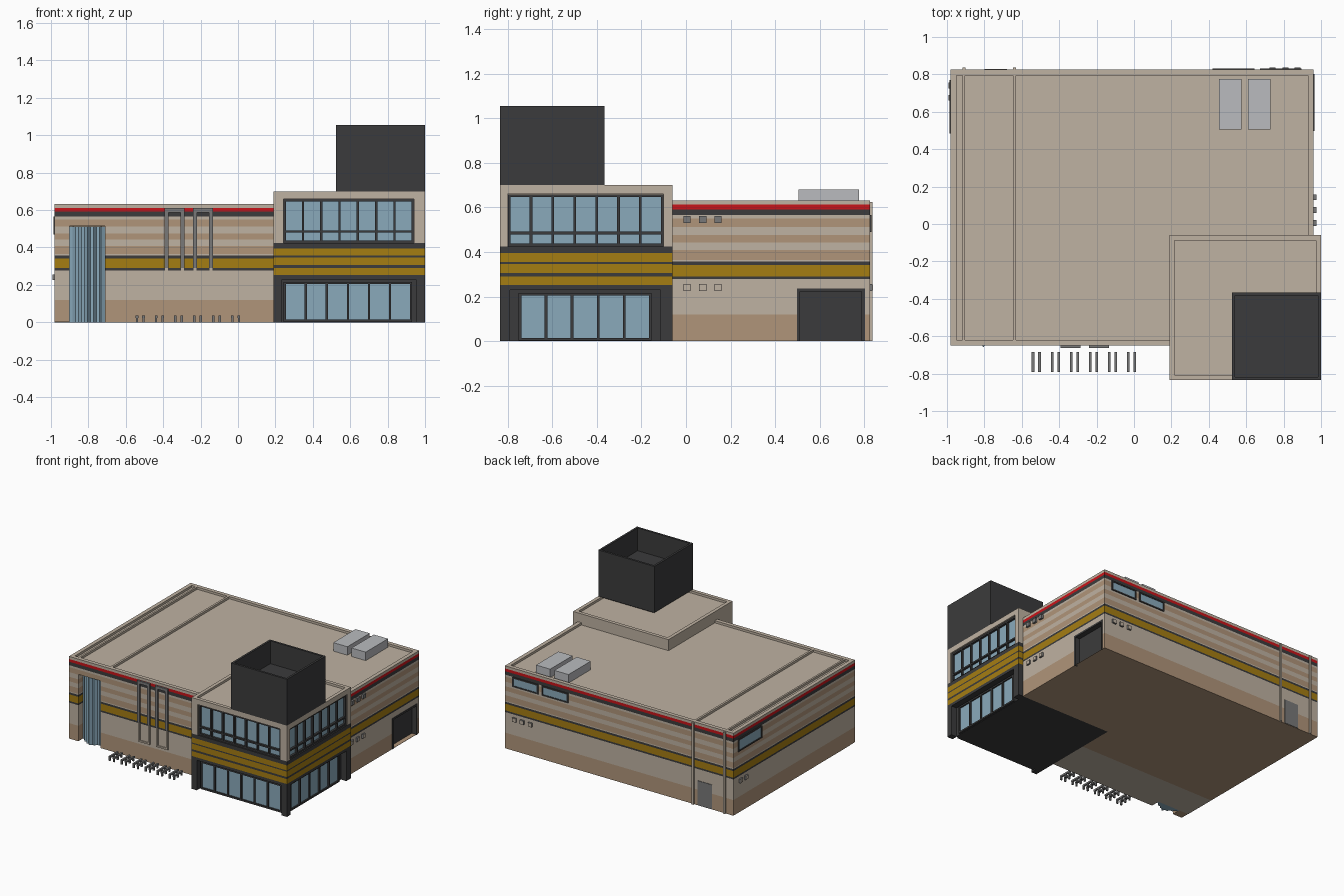
import bpy, bmesh

cube = bpy.data.objects.get("Cube")
if cube:
    bpy.data.objects.remove(cube, do_unlink=True)

# ---------- materials ----------
COLOURS = {
    "beige": (0.52, 0.445, 0.36), "tan": (0.434, 0.30, 0.195),
    "gold": (0.376, 0.205, 0.006), "red": (0.58, 0.007, 0.010),
    "charcoal": (0.044, 0.044, 0.045), "glass_blue": (0.254, 0.402, 0.50),
    "mid_grey": (0.19, 0.19, 0.19), "light_grey": (0.49, 0.50, 0.52),
}
MATS = {}
for key, rgb in COLOURS.items():
    m = bpy.data.materials.new(key)
    m.use_nodes = True
    m.diffuse_color = (*rgb, 1)
    bsdf = m.node_tree.nodes["Principled BSDF"]
    bsdf.inputs["Base Color"].default_value = (*rgb, 1)
    bsdf.inputs["Roughness"].default_value = 0.8
    MATS[key] = m


# ---------- helpers ----------
def finish(name, bm, mats):
    bmesh.ops.recalc_face_normals(bm, faces=bm.faces)
    me = bpy.data.meshes.new(name)
    bm.to_mesh(me)
    bm.free()
    for k in mats:
        me.materials.append(MATS[k])
    ob = bpy.data.objects.new(name, me)
    bpy.context.collection.objects.link(ob)
    return ob


def add_prism(bm, pts, z0, z1, index=0):
    lo = [bm.verts.new((x, y, z0)) for x, y in pts]
    hi = [bm.verts.new((x, y, z1)) for x, y in pts]
    faces = [bm.faces.new(lo[::-1]), bm.faces.new(hi)]
    n = len(pts)
    for i in range(n):
        j = (i + 1) % n
        faces.append(bm.faces.new((lo[i], lo[j], hi[j], hi[i])))
    for f in faces:
        f.material_index = index


def boxes(name, mat, items):
    """One object made of axis-aligned boxes (x0, x1, y0, y1, z0, z1)."""
    bm = bmesh.new()
    for x0, x1, y0, y1, z0, z1 in items:
        add_prism(bm, [(x0, y0), (x1, y0), (x1, y1), (x0, y1)], z0, z1)
    return finish(name, bm, [mat])


def on_side(side, u0, u1, d0, d1, z0, z1):
    """Box on a wall: u runs along the wall, d is the outward distance."""
    return {"front": (u0, u1, -d1, -d0, z0, z1), "back": (u0, u1, d0, d1, z0, z1),
            "right": (d0, d1, u0, u1, z0, z1), "left": (-d1, -d0, u0, u1, z0, z1)}[side]


def banded(name, bands, footprint):
    """Stack of coloured courses; the footprint may change with height."""
    keys = sorted({b[2] for b in bands})
    bm = bmesh.new()
    for z0, z1, key in bands:
        add_prism(bm, footprint((z0 + z1) / 2), z0, z1, keys.index(key))
    return finish(name, bm, keys)


def window(name, side, u0, u1, z0, z1, d, n, bars=(), w=0.006, proud=0.012):
    """Glass plate with a charcoal frame, n panes and horizontal bars."""
    boxes(name + "_glass", "glass_blue", [on_side(side, u0, u1, d, d + 0.004, z0, z1)])
    frame = [on_side(side, u0 - w, u1 + w, d, d + proud, z - w, z + w) for z in (z0, z1, *bars)]
    for i in range(n + 1):
        u = u0 + (u1 - u0) * i / n
        frame.append(on_side(side, u - w, u + w, d, d + proud, z0, z1))
    boxes(name + "_frame", "charcoal", frame)


# ---------- main hall ----------
def hall_plan(z):
    pts = [(-0.98, -0.65)]
    if z < 0.515:                                   # recess for the folded glass bay
        pts += [(-0.90, -0.65), (-0.90, -0.58), (-0.71, -0.58), (-0.71, -0.65)]
    pts += [(0.19, -0.65), (0.19, -0.06), (0.96, -0.06)]
    if z < 0.23:                                    # recess for the loading door
        pts += [(0.96, 0.505), (0.92, 0.505), (0.92, 0.795), (0.96, 0.795)]
    return pts + [(0.96, 0.825), (-0.98, 0.825)]


banded("hall_walls", [
    (0.002, 0.12, "tan"), (0.12, 0.23, "beige"), (0.23, 0.278, "beige"),
    (0.278, 0.291, "charcoal"), (0.291, 0.342, "gold"), (0.342, 0.357, "charcoal"),
    (0.357, 0.365, "beige"), (0.365, 0.408, "tan"), (0.408, 0.442, "beige"),
    (0.442, 0.476, "tan"), (0.476, 0.512, "beige"), (0.512, 0.515, "tan"),
    (0.515, 0.55, "tan"), (0.55, 0.565, "beige"), (0.565, 0.591, "charcoal"),
    (0.591, 0.612, "red"), (0.612, 0.615, "beige")], hall_plan)
boxes("hall_floor_rear", "tan", [(-0.98, 0.19, -0.33, 0.825, 0, 0.002),
                                 (0.19, 0.96, -0.06, 0.825, 0, 0.002)])
boxes("hall_floor_front", "beige", [(-0.98, 0.19, -0.58, -0.33, 0, 0.002),
                                    (-0.71, 0.19, -0.65, -0.58, 0, 0.002)])
T, Z = 0.03, (0.613, 0.632)
boxes("hall_parapet", "beige", [
    (-0.98, 0.19, -0.65, -0.65 + T, *Z), (-0.98, 0.96, 0.825 - T, 0.825, *Z),
    (-0.98, -0.98 + T, -0.65 + T, 0.825 - T, *Z), (0.96 - T, 0.96, -0.06, 0.825 - T, *Z)])
boxes("roof_ridges", "beige", [(-0.917, -0.903, -0.62, 0.795, *Z),
                               (-0.647, -0.631, -0.62, 0.795, *Z)])
boxes("roof_units", "light_grey", [(0.455, 0.575, 0.505, 0.775, 0.61, 0.68),
                                   (0.61, 0.73, 0.505, 0.775, 0.61, 0.68)])

# folded glass bay: zigzag wedge standing in the recess
bay, N = [], 12
for i in range(N + 1):
    t = i / N
    y = -0.592 - 0.055 * (1 - abs(2 * t - 1)) - (0.012 if i % 2 == 0 and 0 < i < N else 0)
    bay.append((-0.90 + 0.19 * t, y))
bm = bmesh.new()
add_prism(bm, bay + [(-0.71, -0.58), (-0.90, -0.58)], 0, 0.513)
finish("folded_glass_bay", bm, ["glass_blue"])

# tall frames on the front wall
low, high = [], []
for x in (-0.39, -0.237):
    for a in (x, x + 0.085):
        low.append(on_side("front", a, a + 0.016, 0.645, 0.658, 0.14, 0.60))
        high.append(on_side("front", a - 0.003, a + 0.019, 0.645, 0.663, 0.29, 0.605))
    low.append(on_side("front", x, x + 0.10, 0.645, 0.658, 0.14, 0.152))
    high.append(on_side("front", x - 0.003, x + 0.104, 0.645, 0.663, 0.588, 0.61))
boxes("tall_frame_lower", "beige", low)
boxes("tall_frame_upper", "mid_grey", high)

# loading door on the right, service door and drain pipes at the back
boxes("loading_door_panel", "charcoal", [(0.918, 0.924, 0.505, 0.795, 0.002, 0.23)])
boxes("loading_door_frame", "charcoal", [
    on_side("right", 0.498, 0.512, 0.92, 0.964, 0, 0.235),
    on_side("right", 0.788, 0.802, 0.92, 0.964, 0, 0.235),
    on_side("right", 0.498, 0.802, 0.92, 0.964, 0.222, 0.236)])
boxes("service_door", "mid_grey", [on_side("back", -0.80, -0.68, 0.82, 0.829, 0.002, 0.19)])
boxes("drain_pipes", "beige", [on_side("back", x - 0.008, x + 0.008, 0.82, 0.837, 0, 0.625)
                               for x in (-0.908, -0.64)])

# vents
hoods, plates = [], []
for side, d, us in (("right", 0.96, (0.005, 0.075, 0.143)), ("left", 0.98, (0.675, 0.74)),
                    ("back", 0.825, (0.74, 0.81, 0.875))):
    for u in us:
        hoods.append(on_side(side, u - 0.016, u + 0.016, d - 0.005, d + 0.011, 0.225, 0.256))
        plates.append(on_side(side, u - 0.014, u + 0.014, d + 0.01, d + 0.013, 0.227, 0.254))
boxes("low_vent_hoods", "mid_grey", hoods)
boxes("low_vent_plates", "beige", plates)
boxes("high_vents", "mid_grey", [on_side("right", u - 0.016, u + 0.016, 0.955, 0.975, 0.53, 0.562)
                                 for u in (0.005, 0.075, 0.143)])

# high strip windows
window("back_window_a", "back", 0.68, 0.89, 0.495, 0.56, 0.824, 1, w=0.005, proud=0.008)
window("back_window_b", "back", 0.425, 0.64, 0.495, 0.56, 0.824, 1, w=0.005, proud=0.008)
window("left_window", "left", 0.49, 0.765, 0.475, 0.56, 0.979, 1, w=0.005, proud=0.008)


# ---------- corner block ----------
def corner_plan(z):
    left, right, front, back = 0.19, 1.0, -0.835, -0.06
    if z < 0.23:
        a, b, c, e, d = 0.235, 0.952, -0.79, -0.115, 0.045
    elif 0.425 < z < 0.66:
        a, b, c, e, d = 0.243, 0.94, -0.80, -0.10, 0.03
    else:
        return [(left, front), (right, front), (right, back), (left, back)]
    return [(left, front), (a, front), (a, front + d), (b, front + d), (b, front),
            (right, front), (right, c), (right - d, c), (right - d, e), (right, e),
            (right, back), (left, back)]


banded("corner_block", [
    (0, 0.23, "charcoal"), (0.23, 0.252, "charcoal"), (0.252, 0.29, "gold"),
    (0.29, 0.305, "charcoal"), (0.305, 0.347, "gold"), (0.347, 0.356, "charcoal"),
    (0.356, 0.395, "gold"), (0.395, 0.425, "charcoal"), (0.425, 0.66, "beige"),
    (0.66, 0.683, "beige")], corner_plan)
R, Z = 0.027, (0.683, 0.70)
boxes("corner_parapet", "beige", [
    (0.19, 1.0, -0.835, -0.835 + R, *Z), (0.19, 1.0, -0.06 - R, -0.06, *Z),
    (0.19, 0.19 + R, -0.835 + R, -0.06 - R, *Z), (1.0 - R, 1.0, -0.835 + R, -0.06 - R, *Z)])
window("upper_front_window", "front", 0.25, 0.934, 0.431, 0.652, 0.805, 7, (0.485,), proud=0.02)
window("upper_right_window", "right", -0.793, -0.107, 0.431, 0.652, 0.97, 7, (0.485,), proud=0.02)
window("shop_front_window", "front", 0.25, 0.925, 0.008, 0.21, 0.79, 6, proud=0.015)
window("shop_right_window", "right", -0.745, -0.16, 0.008, 0.21, 0.955, 5, proud=0.015)

# open rooftop box
W, X0, X1, Y0, Y1 = 0.016, 0.525, 1.0, -0.835, -0.365
boxes("rooftop_box", "charcoal", [
    (X0, X1, Y0, Y0 + W, 0.70, 1.055), (X0, X1, Y1 - W, Y1, 0.70, 1.055),
    (X0, X0 + W, Y0 + W, Y1 - W, 0.70, 1.055), (X1 - W, X1, Y0 + W, Y1 - W, 0.70, 1.055),
    (X0 + W, X1 - W, Y0 + W, Y1 - W, 0.69, 0.88)])

# ---------- bicycle racks in front ----------
racks = []
for i in range(6):
    for x in (-0.54 + 0.102 * i, -0.505 + 0.102 * i):
        racks.append((x - 0.007, x + 0.007, -0.79, -0.685, 0.022, 0.035))
        for y in (-0.782, -0.737, -0.692):
            racks.append((x - 0.006, x + 0.006, y - 0.006, y + 0.006, 0, 0.022))
boxes("bicycle_racks", "mid_grey", racks)
